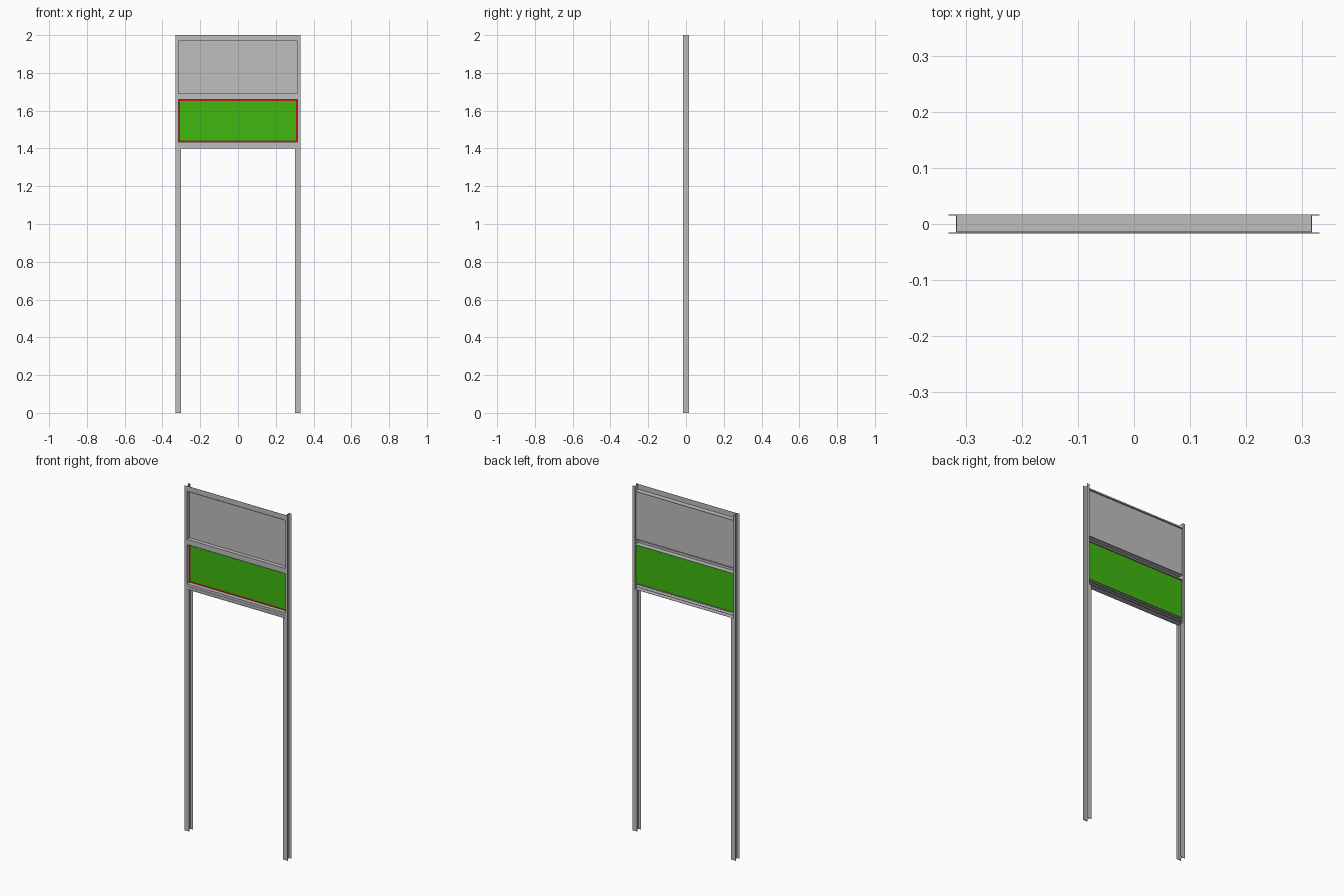
import bpy
import bmesh

if "Cube" in bpy.data.objects:
    bpy.data.objects.remove(bpy.data.objects["Cube"], do_unlink=True)


def material(name, rgb):
    m = bpy.data.materials.new(name)
    m.use_nodes = True
    color = (*rgb, 1)
    m.diffuse_color = color
    m.node_tree.nodes["Principled BSDF"].inputs["Base Color"].default_value = color
    return m


GREY = material("galvanised grey", (0.52, 0.52, 0.52))
GREEN = material("board green", (0.05, 0.48, 0.005))
RED = material("border red", (0.5, 0.01, 0.01))


def part(name, mat, boxes):
    """One object from boxes given as (x0, x1, y0, y1, z0, z1)."""
    bm = bmesh.new()
    for x0, x1, y0, y1, z0, z1 in boxes:
        cube = bmesh.ops.create_cube(bm, size=1)
        for v in cube["verts"]:
            v.co.x = x1 if v.co.x > 0 else x0
            v.co.y = y1 if v.co.y > 0 else y0
            v.co.z = z1 if v.co.z > 0 else z0
    mesh = bpy.data.meshes.new(name)
    bm.to_mesh(mesh)
    bm.free()
    mesh.materials.append(mat)
    ob = bpy.data.objects.new(name, mesh)
    bpy.context.collection.objects.link(ob)
    return ob


TOP = 2.0
LEG_TOP = 1.4
OUT, WEB, INNER = 0.331, 0.316, 0.301   # post section across x
D = 0.017                               # half depth
T = 0.0015                              # sheet thickness

# Posts: outward channels, with inner flanges on the legs below the boards
for name, s in (("left_post", 1), ("right_post", -1)):
    boxes = [(WEB, WEB + T, -D, D, 0, TOP)]
    for y in (-D, D - T):
        boxes.append((WEB, OUT, y, y + T, 0, TOP))
        boxes.append((INNER, WEB, y, y + T, 0, LEG_TOP))
    post = part(name, GREY, [(*sorted((s * a, s * b)), *rest) for a, b, *rest in boxes])


# Rails: upright front sheet with horizontal flanges running to the back
def rail(name, z0, z1, flanges):
    boxes = [(-WEB, WEB, -D + 0.002, -D + 0.002 + T, z0, z1)]
    boxes += [(-WEB, WEB, -D, D, z - T / 2, z + T / 2) for z in flanges]
    part(name, GREY, boxes)


rail("top_rail", 1.97, TOP, [1.97])
rail("middle_rail", 1.66, 1.692, [1.661, 1.691])
rail("bottom_rail", LEG_TOP, 1.434, [1.402, 1.418, 1.433])

# Upper board
part("upper_board", GREY, [(-WEB, WEB, 0.006, 0.009, 1.692, 1.97)])

# Lower board: red backing with a green face on the front and back
part("border_board", RED, [(-WEB, WEB, 0.006, 0.009, 1.434, 1.66)])
part("green_face", GREEN, [(-0.308, 0.308, 0.0045, 0.006, 1.443, 1.652)])
part("green_back", GREEN, [(-0.314, 0.314, 0.009, 0.0105, 1.436, 1.658)])
